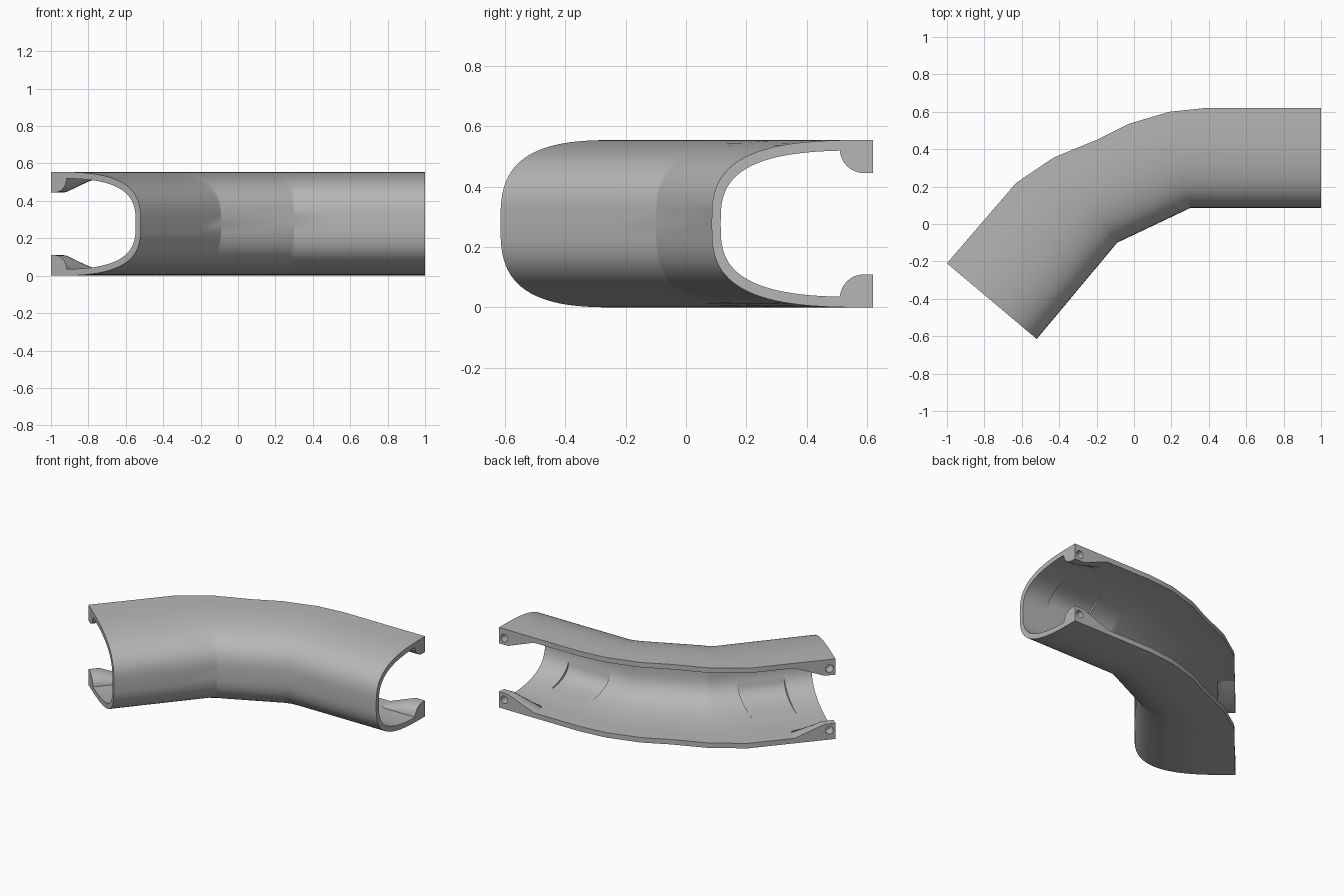
import bpy, bmesh, math
from mathutils import Vector

cube = bpy.data.objects.get("Cube")
if cube:
    bpy.data.objects.remove(cube)

MID, HALF = 0.2775, 0.2775
WALL_T, INNER_HALF = 0.056, 0.243
STEPS = 22

grey = bpy.data.materials.new("plain grey")
grey.use_nodes = True
colour = (0.47, 0.47, 0.47, 1)
grey.diffuse_color = colour
bsdf = grey.node_tree.nodes["Principled BSDF"]
bsdf.inputs["Base Color"].default_value = colour


def make_object(name, bm, smooth=True):
    bmesh.ops.recalc_face_normals(bm, faces=bm.faces)
    mesh = bpy.data.meshes.new(name)
    bm.to_mesh(mesh)
    bm.free()
    mesh.materials.append(grey)
    obj = bpy.data.objects.new(name, mesh)
    bpy.context.collection.objects.link(obj)
    bpy.ops.object.select_all(action="DESELECT")
    obj.select_set(True)
    bpy.context.view_layer.objects.active = obj
    if smooth:
        bpy.ops.object.shade_smooth_by_angle(angle=math.radians(32))
    return obj


# Plan outline: closed front edge and open back edge of each station
left_end = (Vector((1, 0.085)), Vector((1, 0.62)))
right_end = (Vector((-0.52, -0.615)), Vector((-1, -0.21)))
bend_a, bend_b = Vector((0.3, 0.085)), Vector((-0.09, -0.1))
fan_a = [Vector(p) for p in ((0.38, 0.62), (0.19, 0.6), (-0.03, 0.535))]
fan_b = [Vector(p) for p in ((-0.2, 0.45), (-0.43, 0.355), (-0.63, 0.22))]


def leg_stations(end, bend):
    """Stations along a straight leg, with a shallow recess part way."""
    spots = ((0, 0), (0.27, 0), (0.273, 1), (0.73, 1), (0.733, 0))
    return [(end[0].lerp(bend[0], f), end[1].lerp(bend[1], f), r)
            for f, r in spots]


stations = leg_stations(left_end, (bend_a, fan_a[0]))
stations += [(bend_a, p, 0) for p in fan_a]
stations += [(bend_b, p, 0) for p in fan_b]
stations += leg_stations(right_end, (bend_b, fan_b[-1]))[::-1]


def curve(start, half, bump=0.0):
    """Rounded C section as (fraction across, height) from top to bottom."""
    points = []
    for i in range(2 * STEPS + 1):
        a = math.pi / 2 * (1 - i / STEPS)
        c, s = max(math.cos(a), 0) ** (2 / 3), abs(math.sin(a)) ** (2 / 3)
        grow = 1.0
        deg = abs(math.degrees(a))
        if 15 < deg < 65:
            grow += bump * math.sin(math.pi * (deg - 15) / 50)
        points.append((1 - (1 - start) * c * grow,
                       MID + math.copysign(half * s * grow, a)))
    return points


# Bent channel shell
bm = bmesh.new()
rings = []
for front, back, recess in stations:
    loop = curve(0, HALF) + curve(WALL_T, INNER_HALF, 0.04 * recess)[::-1]
    rings.append([bm.verts.new((*front.lerp(back, t), z)) for t, z in loop])
n = len(rings[0])
for r0, r1 in zip(rings, rings[1:]):
    for i in range(n):
        j = (i + 1) % n
        bm.faces.new((r0[i], r0[j], r1[j], r1[i]))
for ring in (rings[0], rings[-1]):
    for i in range(n // 2 - 1):
        bm.faces.new((ring[i], ring[i + 1], ring[n - 2 - i], ring[n - 1 - i]))
bmesh.ops.remove_doubles(bm, verts=bm.verts, dist=0.0005)
bmesh.ops.dissolve_degenerate(bm, edges=bm.edges, dist=0.0002)
shell = make_object("channel_shell", bm)
weighted = shell.modifiers.new("Flat panels", "WEIGHTED_NORMAL")
weighted.keep_sharp = True


# Tapered screw bosses at the four open corners
def boss(name, end, along, side):
    across = (end[1] - end[0]).normalized()
    along = along.normalized()

    def place(a, d, h):
        return Vector((*(end[1] + along * a - across * d), MID + side * h))

    top, drop, width = 0.246, 0.078, 0.11
    section = [(0, 0), (0, 1)]
    for i in range(9):
        a = math.pi / 2 * i / 8
        section.append((0.03 + 0.08 * math.sin(a), math.cos(a)))
    bm = bmesh.new()
    loops = [[bm.verts.new(place(a, d, top - drop * k * scale))
              for d, k in section]
             for a, scale in ((0, 1), (0.07, 1), (0.27, 0.03))]
    m = len(section)
    for l0, l1 in zip(loops, loops[1:]):
        for i in range(m):
            j = (i + 1) % m
            bm.faces.new((l0[i], l0[j], l1[j], l1[i]))
    bm.faces.new(loops[0])
    bm.faces.new(loops[-1])
    obj = make_object(name, bm)

    # Blind screw hole facing the open side
    bm = bmesh.new()
    bmesh.ops.create_cone(bm, cap_ends=True, segments=24, radius1=0.026,
                          radius2=0.026, depth=0.14)
    cutter = make_object("hole_cutter", bm, False)
    cutter.rotation_mode = "QUATERNION"
    cutter.rotation_quaternion = Vector((*across, 0)).to_track_quat("Z", "Y")
    cutter.location = place(0.04, 0, 0.214)
    cutter.hide_render = True
    cut = obj.modifiers.new("Screw hole", "BOOLEAN")
    cut.operation = "DIFFERENCE"
    cut.solver = "EXACT"
    cut.object = cutter
    bpy.context.view_layer.update()
    bpy.context.view_layer.objects.active = obj
    bpy.ops.object.modifier_apply(modifier=cut.name)
    bpy.data.objects.remove(cutter)


for side, level in ((1, "upper"), (-1, "lower")):
    boss(f"{level}_left_boss", left_end, fan_a[0] - left_end[1], side)
    boss(f"{level}_right_boss", right_end, fan_b[-1] - right_end[1], side)
